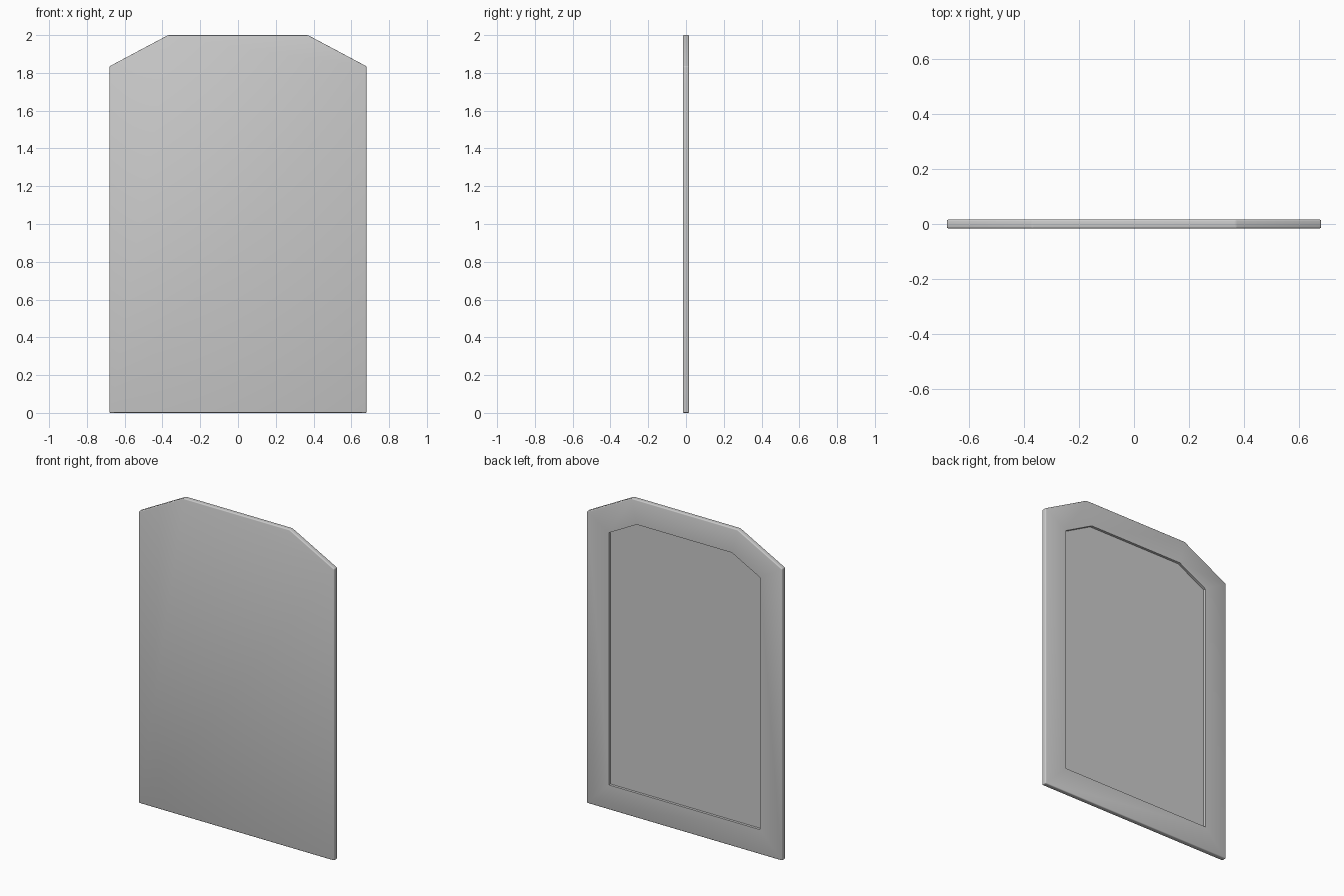
import bpy, bmesh, math
from mathutils import Vector

if "Cube" in bpy.data.objects:
    bpy.data.objects.remove(bpy.data.objects["Cube"])

T = 0.016          # half thickness
BEVEL = 0.006      # rounded outer rim
BORDER = 0.155     # frame width on the back
DEPTH = 0.016      # recess depth

# Panel outline with clipped top corners, mirrored in x
half = [(0.68, 0.0), (0.68, 1.835), (0.37, 2.0)]
outline = half + [(-x, z) for x, z in reversed(half)]

bm = bmesh.new()
front = bm.faces.new([bm.verts.new((x, -T, z)) for x, z in outline])
ext = bmesh.ops.extrude_face_region(bm, geom=[front], use_keep_orig=True)
verts = [g for g in ext["geom"] if isinstance(g, bmesh.types.BMVert)]
bmesh.ops.translate(bm, verts=verts, vec=(0, 2 * T, 0))
bmesh.ops.recalc_face_normals(bm, faces=bm.faces[:])

# Rounded rim
bmesh.ops.bevel(bm, geom=bm.edges[:], offset=BEVEL, segments=3,
                profile=0.5, affect='EDGES')
bm.normal_update()

# Recessed field on the back
back = max((f for f in bm.faces if f.normal.y > 0.99), key=lambda f: f.calc_area())
bmesh.ops.inset_region(bm, faces=[back], thickness=BORDER - BEVEL, use_even_offset=True)
field = bmesh.ops.extrude_discrete_faces(bm, faces=[back])["faces"][0]
bmesh.ops.translate(bm, verts=field.verts[:], vec=(0, -DEPTH, 0))
bmesh.ops.recalc_face_normals(bm, faces=bm.faces[:])

mesh = bpy.data.meshes.new("panel")
bm.to_mesh(mesh)
bm.free()
panel = bpy.data.objects.new("panel", mesh)
bpy.context.collection.objects.link(panel)
bpy.context.view_layer.objects.active = panel
panel.select_set(True)
bpy.ops.object.shade_smooth_by_angle(angle=math.radians(35))
